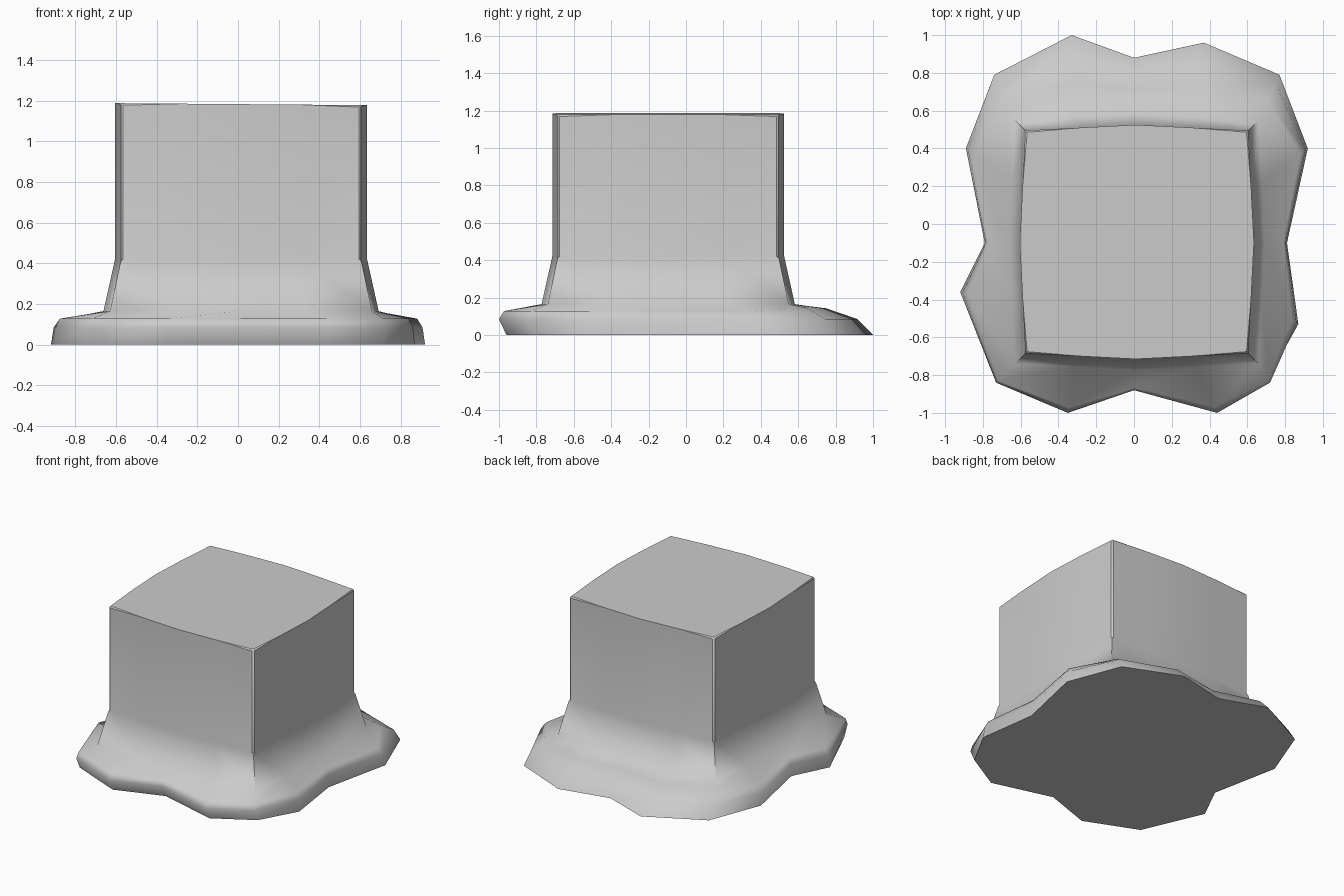
import bpy, bmesh
from mathutils import Vector

cube = bpy.data.objects.get("Cube")
if cube:
    bpy.data.objects.remove(cube, do_unlink=True)

# Wavy brim outline, counter-clockwise from the front right corner
OUTLINE = [Vector(p) for p in (
    (-.73, -.84), (-.35, -1), (0, -.88), (.44, -1),
    (.72, -.84), (.87, -.53), (.81, -.10), (.92, .40),
    (.77, .79), (.37, .96), (0, .88), (-.33, 1),
    (-.74, .79), (-.89, .40), (-.79, -.10), (-.92, -.36))]
# Bulging square body: corners and side middles
BODY = [Vector(p) for p in (
    (-.575, -.685), (.01, -.715), (.605, -.685), (.635, -.1),
    (.605, .495), (.01, .525), (-.575, .495), (-.605, -.1))]
N = len(OUTLINE)
CENTRE = Vector((.015, -.095))


def body_ring(grow):
    """Body section with a vertex between each corner and middle."""
    pts = []
    for i, p in enumerate(BODY):
        pts += [p, p.lerp(BODY[(i + 1) % 8], .5)]
    return [CENTRE + (p - CENTRE) * (1 + grow / .6) for p in pts]


def is_back(i):
    return 8 <= i <= 12


# Stack of rings: brim foot, lip, brim top, neck, body, top
neck = body_ring(.055)
rings = []
rings.append([Vector((p.x, p.y + (.04 if p.y < -.8 else 0), 0)) for p in OUTLINE])
for side, back, z_side, z_back in ((.05, .19, .085, .085), (.16, .58, .128, .143)):
    rings.append([p.lerp(neck[i], back if is_back(i) else (side - .05 if p.y < -.8 else side))
                  .to_3d() + Vector((0, 0, z_back if is_back(i) else z_side))
                  for i, p in enumerate(OUTLINE)])
rings.append([Vector((p.x, p.y, .165)) for p in neck])
rings.append([Vector((p.x, p.y, .42)) for p in body_ring(0)])
rings.append([Vector((p.x, p.y, 1.183 - p.x * .008)) for p in body_ring(0)])

bm = bmesh.new()
grid = [[bm.verts.new(p) for p in ring] for ring in rings]
for low, high in zip(grid, grid[1:]):
    for i in range(N):
        j = (i + 1) % N
        bm.faces.new((low[i], low[j], high[j], high[i]))
bottom = bm.faces.new(reversed(grid[0]))
top = bm.faces.new(grid[-1])

# Thin chamfer round the top and down the upper corners
corners = {grid[-1][i] for i in range(0, N, 4)}
rim = [e for e in bm.edges if top in e.link_faces
       or (e.verts[0] in corners or e.verts[1] in corners)]
bmesh.ops.bevel(bm, geom=rim, offset=.01, segments=1, affect='EDGES')
bm.normal_update()

# Smooth brim and walls, crisp body corners and flat caps
for f in bm.faces:
    f.smooth = abs(f.normal.z) < .98 or 0 < f.calc_center_median().z < 1
for e in bm.edges:
    if min(v.co.z for v in e.verts) > .16 and e.calc_face_angle(0) > .6:
        if max(v.co.z for v in e.verts) > .17:
            e.smooth = False

mesh = bpy.data.meshes.new("brimmed_block")
bm.to_mesh(mesh)
bm.free()

grey = bpy.data.materials.new("light_grey")
grey.use_nodes = True
colour = (.6, .6, .6, 1)
grey.diffuse_color = colour
grey.node_tree.nodes["Principled BSDF"].inputs["Base Color"].default_value = colour
mesh.materials.append(grey)

block = bpy.data.objects.new("brimmed_block", mesh)
bpy.context.collection.objects.link(block)
